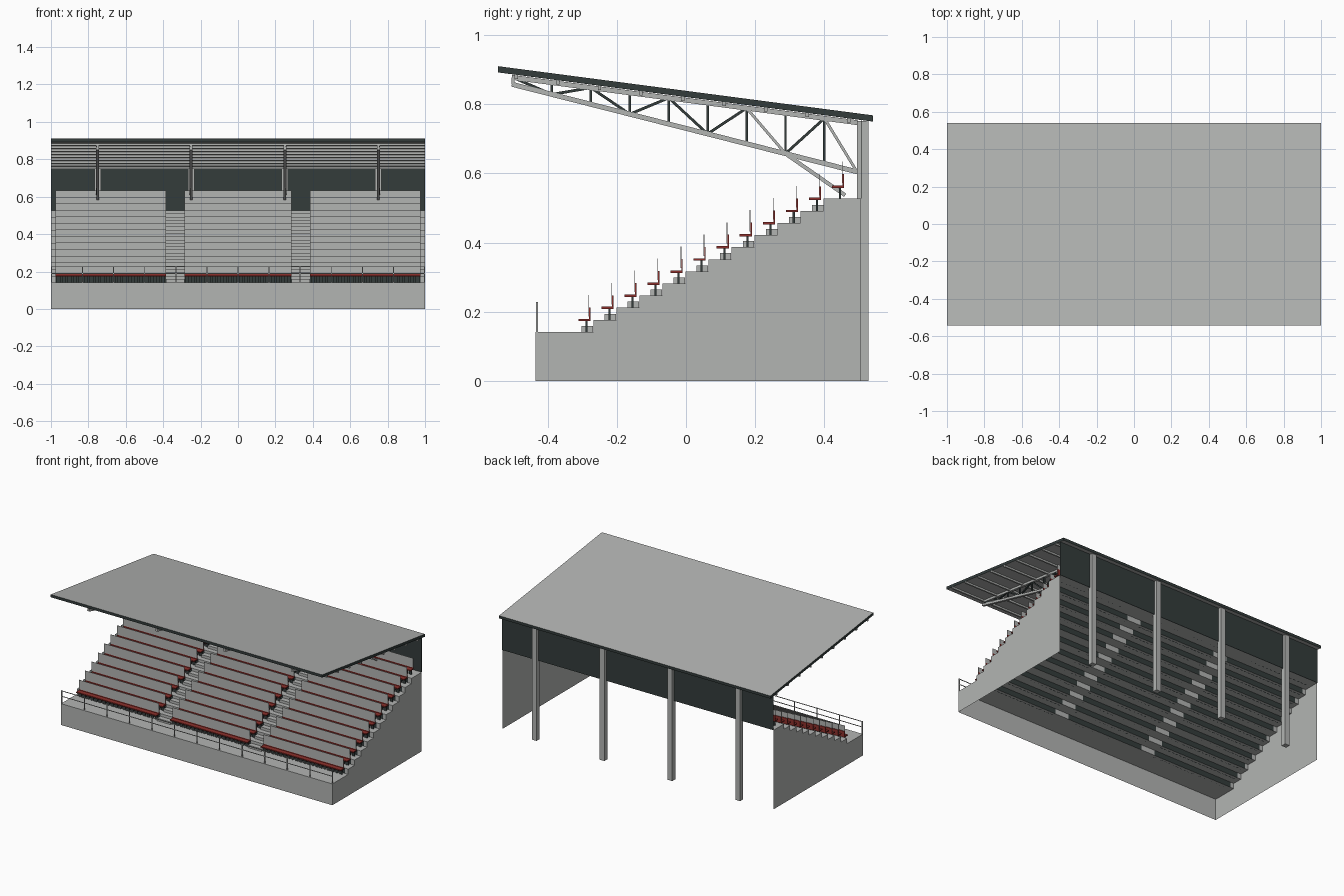
import bpy, bmesh, math
from mathutils import Matrix, Vector

old = bpy.data.objects.get("Cube")
if old:
    bpy.data.objects.remove(old, do_unlink=True)


def material(name, rgb):
    m = bpy.data.materials.new(name)
    m.use_nodes = True
    m.diffuse_color = (*rgb, 1)
    m.node_tree.nodes["Principled BSDF"].inputs["Base Color"].default_value = (*rgb, 1)
    return m


LIGHT = material("light grey", (0.45, 0.46, 0.45))
DARK = material("dark slate", (0.033, 0.045, 0.044))
RED = material("seat red", (0.27, 0.03, 0.025))


def finish(name, bm, *mats):
    mesh = bpy.data.meshes.new(name)
    bm.to_mesh(mesh)
    bm.free()
    for m in mats:
        mesh.materials.append(m)
    ob = bpy.data.objects.new(name, mesh)
    bpy.context.collection.objects.link(ob)
    return ob


def add_box(bm, x, y, z):
    """Box from three (low, high) ranges."""
    size = [b - a for a, b in (x, y, z)]
    mid = [(a + b) / 2 for a, b in (x, y, z)]
    bmesh.ops.create_cube(bm, size=1, matrix=Matrix.Translation(mid) @ Matrix.Diagonal((*size, 1)))


def add_beam(bm, x, p, q, width, depth):
    """Square bar between two (y, z) points at a given x."""
    a, b = Vector((x, *p)), Vector((x, *q))
    d = b - a
    turn = Matrix.Rotation(math.atan2(d.z, d.y), 4, 'X')
    bmesh.ops.create_cube(bm, size=1, matrix=Matrix.Translation((a + b) / 2) @ turn
                          @ Matrix.Diagonal((width, d.length, depth, 1)))


ROWS, PITCH, RISE = 12, 0.0666, 0.035
FRONT, BACK, DECK, STEP_Y = -0.435, 0.505, 0.142, -0.268
BLOCKS = [(-0.975, -0.385), (-0.285, 0.285), (0.385, 0.975)]
AISLES = [(-0.385, -0.285), (0.285, 0.385)]
TRUSS_X = [-0.75, -0.25, 0.25, 0.75]

# Terrace: open shell of front wall, stepped treads and side walls
profile = [(FRONT, 0), (FRONT, DECK)]
for i in range(ROWS - 1):
    y = STEP_Y + i * PITCH
    profile += [(y, DECK + i * RISE), (y, DECK + (i + 1) * RISE)]
profile.append((BACK, DECK + (ROWS - 1) * RISE))
cuts = [-1] + [x for pair in BLOCKS for x in pair] + [1]
bm = bmesh.new()
grid = [[bm.verts.new((x, *p)) for p in profile] for x in cuts]
for c in range(len(cuts) - 1):
    for k in range(len(profile) - 1):
        f = bm.faces.new((grid[c][k], grid[c + 1][k], grid[c + 1][k + 1], grid[c][k + 1]))
        is_riser = k >= 2 and k % 2 == 0
        f.material_index = 1 if is_riser and c in (1, 3, 5) else 0
for column, flip in ((grid[0], False), (grid[-1], True)):
    ring = column + [bm.verts.new((column[0].co.x, BACK, 0))]
    bm.faces.new(ring[::-1] if flip else ring)
finish("terrace", bm, LIGHT, DARK)

# Half steps in the aisles
bm = bmesh.new()
for x in AISLES:
    for i in range(ROWS - 1):
        y, z = STEP_Y + i * PITCH, DECK + i * RISE
        add_box(bm, x, (y - 0.034, y - 0.001), (z, z + RISE / 2))
finish("aisle_steps", bm, LIGHT)

# Seat rows: red pans and backs, dark legs, pale back panels
seats, legs, panels = bmesh.new(), bmesh.new(), bmesh.new()
for i in range(ROWS):
    y, z = -0.276 + i * PITCH, DECK + i * RISE
    for x0, x1 in BLOCKS:
        add_box(seats, (x0, x1), (y - 0.035, y), (z + 0.031, z + 0.038))
        add_box(seats, (x0, x1), (y - 0.004, y), (z + 0.038, z + 0.071))
        add_box(panels, (x0, x1), (y - 0.006, y - 0.004), (z + 0.045, z + 0.107))
        count = 20
        for n in range(count):
            x = x0 + (n + 0.5) * (x1 - x0) / count
            add_box(legs, (x - 0.01, x + 0.01), (y - 0.015, y - 0.009), (z, z + 0.031))
finish("seats", seats, RED)
finish("seat_legs", legs, DARK)
finish("seat_back_panels", panels, LIGHT)

# Front railing
bm = bmesh.new()
for n in range(13):
    x = -0.997 + n * 1.994 / 12
    add_box(bm, (x - 0.0025, x + 0.0025), (-0.433, -0.428), (DECK, 0.229))
for z in (0.19, 0.226):
    add_box(bm, (-1, 1), (-0.432, -0.429), (z - 0.002, z + 0.002))
finish("front_railing", bm, LIGHT)

# Rear wall and columns
bm = bmesh.new()
add_box(bm, (-1, 1), (BACK, BACK + 0.002), (0.527, 0.757))
finish("rear_wall", bm, DARK)
bm = bmesh.new()
for x in TRUSS_X:
    add_box(bm, (x - 0.0175, x + 0.0175), (0.494, 0.527), (0, 0.752))
finish("columns", bm, LIGHT)


# Roof slab: pale sheets with dark edges
def roof_z(y):
    return 0.91 + (y + 0.543) * (0.768 - 0.91) / 1.083


bm = bmesh.new()
ends = [(-0.543, 0), (0.54, 0), (0.54, -0.018), (-0.543, -0.018)]
face = bm.faces.new([bm.verts.new((-1, y, roof_z(y) + dz)) for y, dz in ends])
out = bmesh.ops.extrude_face_region(bm, geom=[face])
bmesh.ops.translate(bm, vec=(2, 0, 0), verts=[v for v in out["geom"] if isinstance(v, bmesh.types.BMVert)])
bmesh.ops.recalc_face_normals(bm, faces=bm.faces)
for f in bm.faces:
    f.material_index = 0 if abs(f.normal.z) > 0.9 and f.calc_area() > 1 else 1
finish("roof", bm, LIGHT, DARK)

# Purlins under the roof
bm = bmesh.new()
for n in range(9):
    y = -0.49 + n * 0.12
    top = roof_z(y) - 0.018
    add_box(bm, (-1, 1), (y - 0.005, y + 0.005), (top - 0.012, top + 0.001))
finish("purlins", bm, LIGHT)


# Roof trusses
def top_chord(y):
    return (y, roof_z(y) - 0.027)


def low_chord(y):
    return (y, 0.857 - (y + 0.5) * 0.252 / 0.994)


nodes = [-0.5 + n * 0.1125 for n in range(9)] + [0.494]
chords, webs = bmesh.new(), bmesh.new()
for x in TRUSS_X:
    for chord in (top_chord, low_chord):
        add_beam(chords, x, chord(-0.503), chord(0.497), 0.016, 0.014)
    add_beam(chords, x, low_chord(-0.5), top_chord(-0.5), 0.012, 0.008)
    add_beam(chords, x, low_chord(0.287), (0.46, 0.537), 0.012, 0.011)
    for n in range(9):
        a, b = nodes[n], nodes[n + 1]
        if n:
            add_beam(webs, x, low_chord(a), top_chord(a), 0.01, 0.007)
        down = n % 2 == 0
        p, q = (top_chord(a), low_chord(b)) if down else (low_chord(a), top_chord(b))
        add_beam(chords if down and n >= 6 else webs, x, p, q, 0.01, 0.008)
finish("truss_chords", chords, LIGHT)
finish("truss_webs", webs, DARK)
